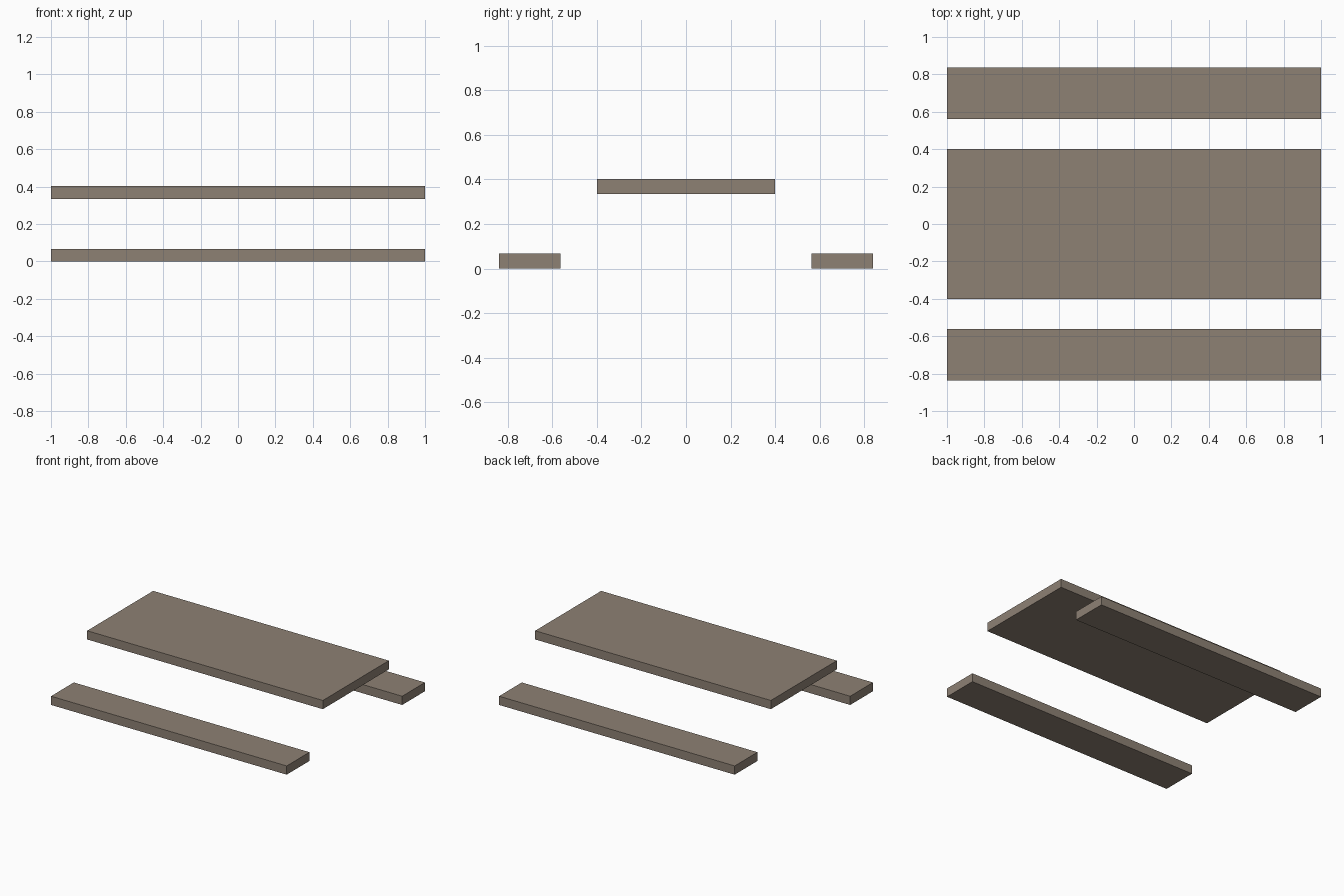
import bpy

# Remove the default cube
cube = bpy.data.objects.get("Cube")
if cube:
    bpy.data.objects.remove(cube, do_unlink=True)

# Weathered wood colour
COLOUR = (0.27, 0.22, 0.175, 1.0)
wood = bpy.data.materials.new("weathered_wood")
wood.use_nodes = True
wood.diffuse_color = COLOUR
wood.node_tree.nodes["Principled BSDF"].inputs["Base Color"].default_value = COLOUR

LENGTH = 2.0
THICKNESS = 0.067


def plank(name, y, depth, bottom):
    """Add a full-length flat plank resting at the given height."""
    bpy.ops.mesh.primitive_cube_add(size=1, location=(0, y, bottom + THICKNESS / 2))
    obj = bpy.context.object
    obj.name = name
    obj.scale = (LENGTH, depth, THICKNESS)
    bpy.ops.object.transform_apply(location=False, rotation=False, scale=True)
    obj.data.materials.append(wood)
    return obj


# Raised table top
plank("table_top", 0, 0.8, 0.335)

# Bench seats on either side
for name, side in (("front_bench", -1), ("back_bench", 1)):
    plank(name, side * 0.7, 0.276, 0)
